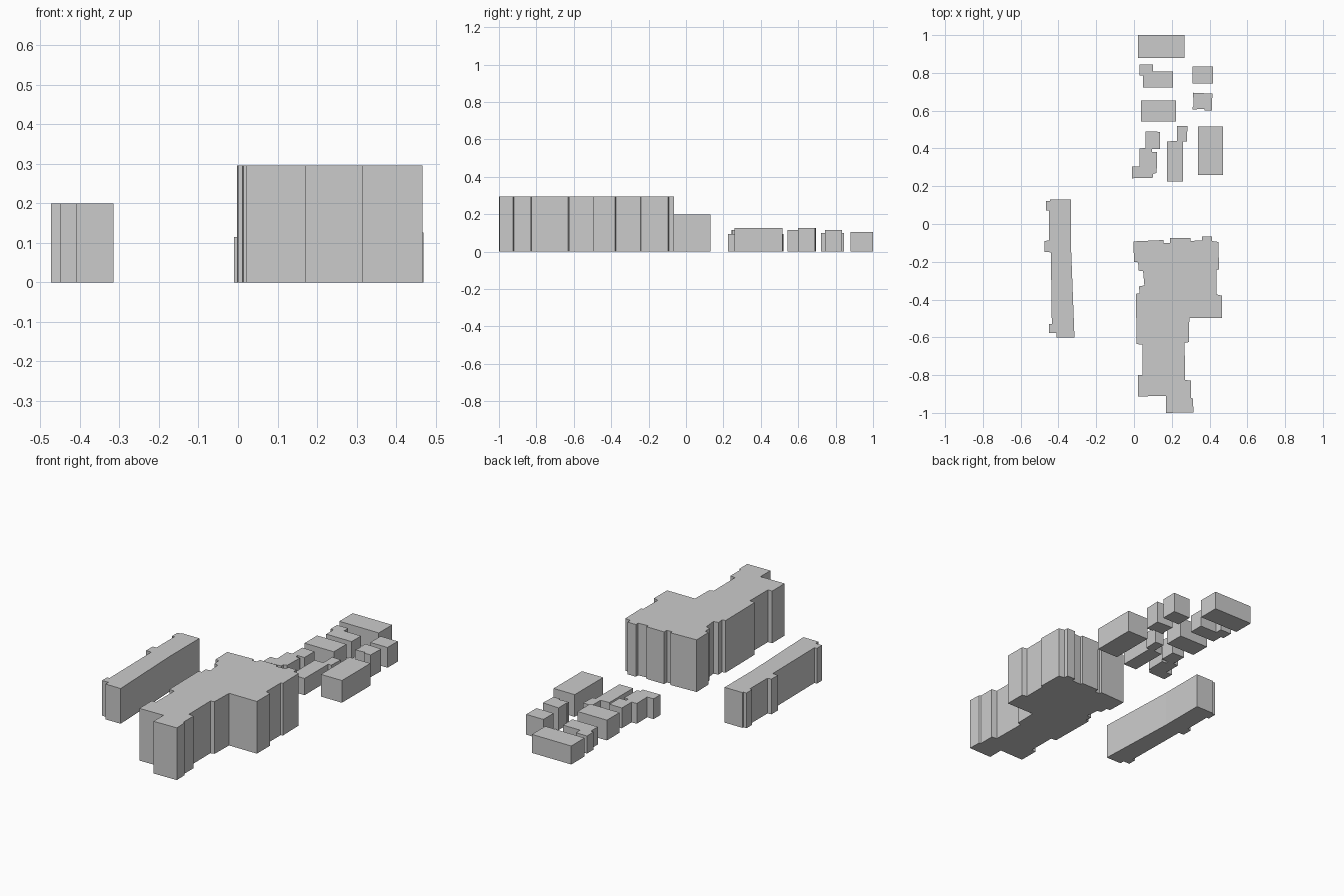
import bpy
import bmesh


def block(name, height, outline):
    """Extrude a flat footprint (listed clockwise from above) up from the ground."""
    bm = bmesh.new()
    face = bm.faces.new([bm.verts.new((x, y, 0)) for x, y in outline])
    top = bmesh.ops.extrude_face_region(bm, geom=[face], use_keep_orig=True)
    bmesh.ops.translate(bm, vec=(0, 0, height),
                        verts=[g for g in top["geom"] if isinstance(g, bmesh.types.BMVert)])
    bmesh.ops.recalc_face_normals(bm, faces=bm.faces)
    mesh = bpy.data.meshes.new(name)
    bm.to_mesh(mesh)
    bm.free()
    obj = bpy.data.objects.new(name, mesh)
    bpy.context.collection.objects.link(obj)
    return obj


def box(name, height, x0, x1, y0, y1):
    return block(name, height, [(x0, y1), (x1, y1), (x1, y0), (x0, y0)])


# Tall apartment building with stepped facades
north = [(-.003, -.092), (.157, -.085), (.157, -.10), (.19, -.10), (.19, -.075),
         (.30, -.075), (.30, -.09), (.36, -.086), (.36, -.065), (.412, -.065),
         (.413, -.09), (.447, -.095)]
east = [(.45, -.24), (.438, -.243), (.438, -.373), (.467, -.38), (.467, -.498),
        (.293, -.498), (.29, -.625), (.268, -.63), (.27, -.825), (.302, -.83),
        (.302, -.92), (.312, -.925)]
south = [(.315, -.997), (.17, -1), (.17, -.91), (.02, -.913)]
west = [(.02, -.80), (.046, -.80), (.046, -.638), (.014, -.636), (.01, -.37),
        (.03, -.366), (.026, -.33), (.055, -.325), (.048, -.25), (.024, -.247),
        (.022, -.203), (0, -.20)]
block("apartment_building", .296, north + east + south + west)

# Long slab building with stair bays on its outer side
block("long_building", .20, [
    (-.465, .122), (-.445, .122), (-.445, .13), (-.333, .13), (-.333, -.13), (-.315, -.602),
    (-.41, -.602), (-.41, -.576), (-.45, -.576), (-.45, -.53), (-.435, -.53),
    (-.44, -.15), (-.473, -.148), (-.473, -.09), (-.45, -.087), (-.45, .072),
    (-.465, .072)])

# Simple rectangular houses
box("back_house", .105, .02, .267, .88, 1.0)
box("back_side_house", .115, .31, .418, .743, .835)
box("middle_house", .115, .038, .222, .542, .655)
box("front_side_house", .126, .338, .47, .26, .515)

# Houses with stepped footprints
block("back_annex_house", .10, [
    (.03, .845), (.10, .845), (.10, .807), (.207, .807), (.207, .722), (.048, .722),
    (.048, .785), (.03, .785)])
block("middle_side_house", .126, [
    (.313, .695), (.415, .69), (.412, .60), (.372, .60), (.372, .61), (.31, .606),
    (.31, .62), (.315, .622)])
block("front_left_house", .115, [
    (.06, .49), (.138, .488), (.138, .398), (.095, .398), (.095, .382), (.122, .38),
    (.12, .27), (.10, .265), (.10, .245), (-.01, .242), (-.01, .305), (.03, .305),
    (.028, .40), (.06, .402)])
block("front_middle_house", .095, [
    (.228, .52), (.283, .518), (.28, .437), (.26, .437), (.26, .225), (.175, .225),
    (.175, .437), (.228, .44)])
